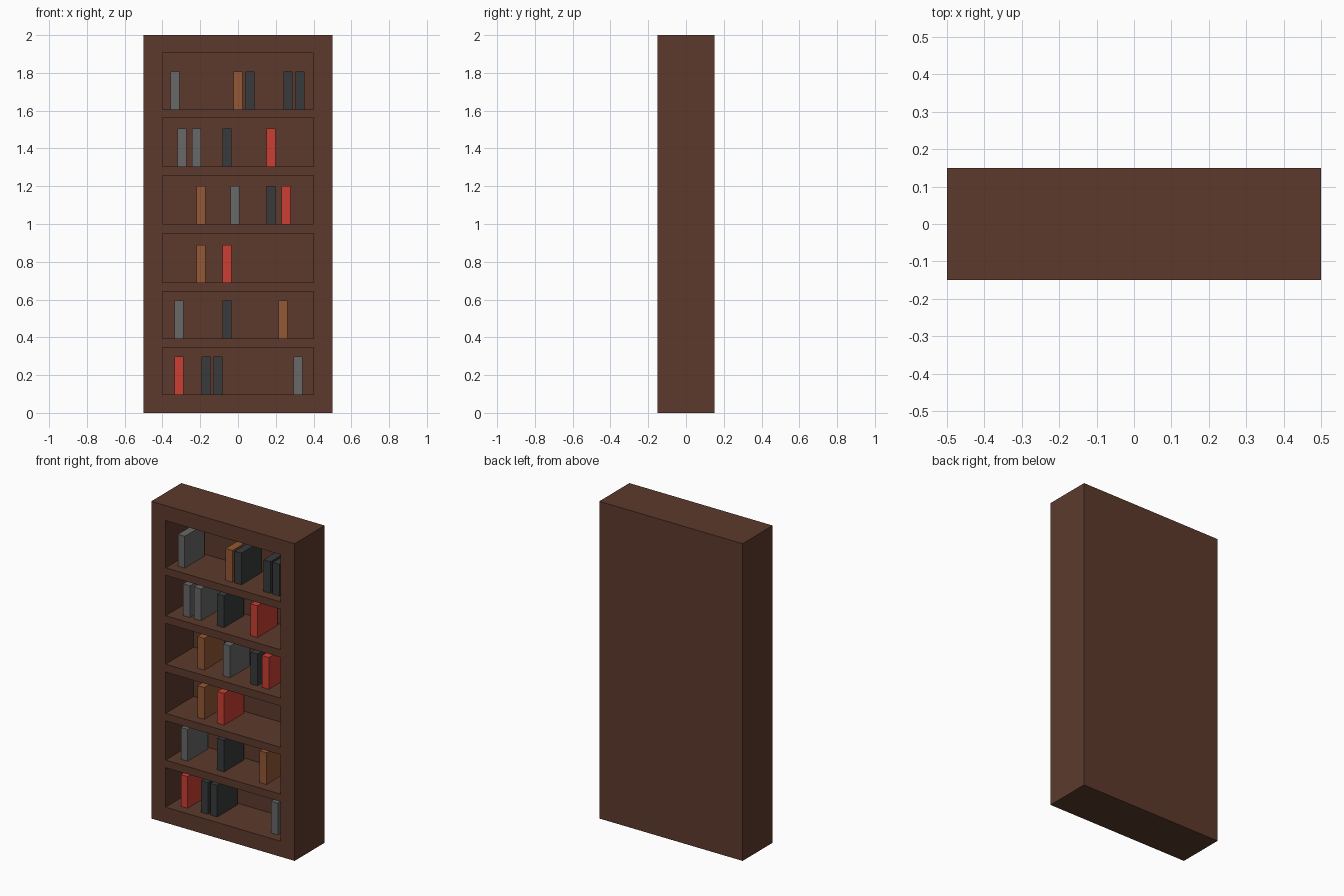
import bpy, bmesh
from mathutils import Vector

if "Cube" in bpy.data.objects:
    bpy.data.objects.remove(bpy.data.objects["Cube"])


def srgb(r, g, b):
    lin = [(c / 255 / 12.92 if c <= 10 else ((c / 255 + 0.055) / 1.055) ** 2.4) for c in (r, g, b)]
    return (*lin, 1.0)


def material(name, rgb):
    m = bpy.data.materials.new(name)
    m.diffuse_color = srgb(*rgb)
    m.use_nodes = True
    m.node_tree.nodes["Principled BSDF"].inputs["Base Color"].default_value = m.diffuse_color
    return m


WOOD = material("dark_wood", (92, 58, 44))
MATS = {
    "grey": material("grey_cover", (104, 104, 104)),
    "black": material("black_cover", (56, 58, 59)),
    "brown": material("brown_cover", (149, 88, 52)),
    "red": material("red_cover", (204, 62, 52)),
}


def box_bmesh(x, y, z):
    bm = bmesh.new()
    bmesh.ops.create_cube(bm, size=1)
    lo = Vector((x[0], y[0], z[0]))
    hi = Vector((x[1], y[1], z[1]))
    for v in bm.verts:
        v.co = (lo + hi) / 2 + Vector(a * b for a, b in zip(v.co, hi - lo))
    return bm


def finish(bm, name, mat):
    me = bpy.data.meshes.new(name)
    bm.to_mesh(me)
    bm.free()
    me.materials.append(mat)
    ob = bpy.data.objects.new(name, me)
    bpy.context.collection.objects.link(ob)
    return ob


# Each shelf: floor height, ceiling height, books (colour, x centre)
SHELVES = [
    (0.098, 0.347, [("red", -0.312), ("black", -0.17), ("black", -0.106), ("grey", 0.317)]),
    (0.395, 0.643, [("grey", -0.312), ("black", -0.058), ("brown", 0.238)]),
    (0.69, 0.95, [("brown", -0.196), ("red", -0.058)]),
    (1.0, 1.257, [("brown", -0.196), ("grey", -0.016), ("black", 0.175), ("red", 0.254)]),
    (1.305, 1.56, [("grey", -0.296), ("grey", -0.22), ("black", -0.058), ("red", 0.175)]),
    (1.607, 1.905, [("grey", -0.333), ("brown", 0.0), ("black", 0.063), ("black", 0.265), ("black", 0.328)]),
]

# Bookcase body: slice the front face, then push the shelf openings inward
bm = box_bmesh((-0.5, 0.5), (-0.15, 0.15), (0, 2))
cuts = [((x, 0, 0), (1, 0, 0)) for x in (-0.4, 0.4)]
cuts += [((0, 0, z), (0, 0, 1)) for s in SHELVES for z in s[:2]]
for co, no in cuts:
    bmesh.ops.bisect_plane(bm, geom=bm.verts[:] + bm.edges[:] + bm.faces[:], plane_co=co, plane_no=no)


def is_opening(f):
    c = f.calc_center_median()
    return c.y < -0.149 and abs(c.x) < 0.4 and any(s[0] < c.z < s[1] for s in SHELVES)


openings = [f for f in bm.faces if is_opening(f)]
pushed = bmesh.ops.extrude_discrete_faces(bm, faces=openings)["faces"]
bmesh.ops.translate(bm, verts=list({v for f in pushed for v in f.verts}), vec=(0, 0.28, 0))
bmesh.ops.recalc_face_normals(bm, faces=bm.faces[:])
finish(bm, "bookcase_body", WOOD)

# Books standing on each shelf
for i, (floor, _, books) in enumerate(SHELVES, 1):
    for j, (colour, x) in enumerate(books, 1):
        b = box_bmesh((x - 0.024, x + 0.024), (-0.09, 0.11), (floor, floor + 0.2))
        finish(b, f"book_shelf{i}_{j}", MATS[colour])
